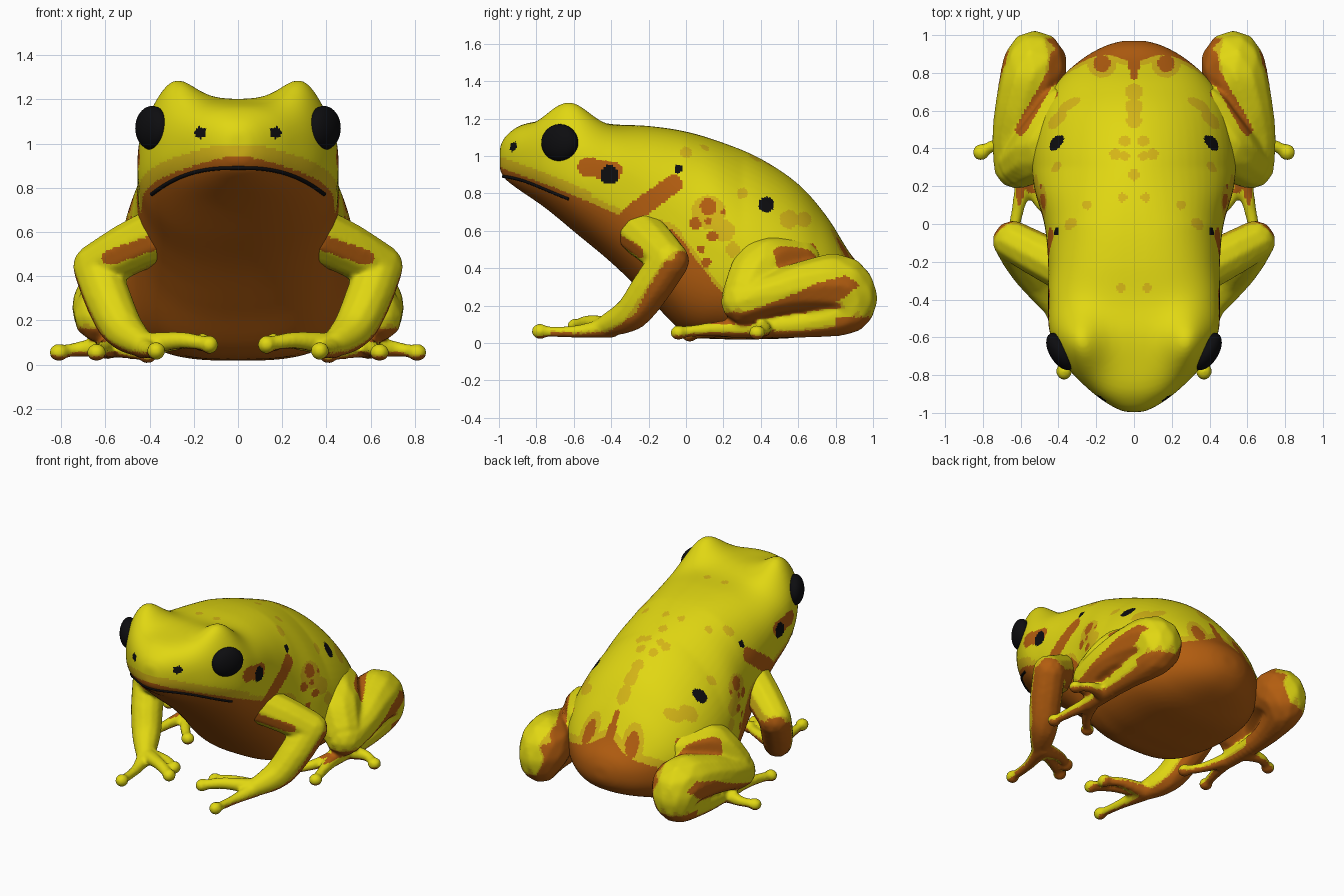
import bpy, bmesh, math
from mathutils import Matrix, Vector
from mathutils.bvhtree import BVHTree

cube = bpy.data.objects.get("Cube")
if cube:
    bpy.data.objects.remove(cube, do_unlink=True)


def make_material(name, rgb):
    mat = bpy.data.materials.new(name)
    mat.use_nodes = True
    mat.diffuse_color = (*rgb, 1)
    mat.node_tree.nodes["Principled BSDF"].inputs["Base Color"].default_value = (*rgb, 1)
    return mat


PALETTE = [make_material("yellow_skin", (.75, .68, .006)),
           make_material("orange_brown_skin", (.45, .11, .005)),
           make_material("mustard_skin", (.66, .46, .008)),
           make_material("black", (.004, .004, .005))]
YELLOW, ORANGE, MUSTARD, BLACK = range(4)


def smooth_path(points, steps):
    """Catmull-Rom interpolation of tuples of any length."""
    result = []
    last = len(points) - 1
    for i in range(last):
        a, b = points[max(i - 1, 0)], points[i]
        c, d = points[i + 1], points[min(i + 2, last)]
        for s in range(steps):
            t = s / steps
            result.append(tuple(
                q + t * (r - p) / 2 + t * t * (p - 2.5 * q + 2 * r - e / 2)
                + t ** 3 * (1.5 * (q - r) + (e - p) / 2)
                for p, q, r, e in zip(a, b, c, d)))
    result.append(tuple(points[last]))
    return result


def level(table, value):
    """Piecewise linear lookup."""
    for (a, u), (b, v) in zip(table, table[1:]):
        if value <= b:
            t = max(0, (value - a) / (b - a))
            return u + t * (v - u)
    return table[-1][1]


def near_line(point, start, end, reach):
    p, a, b = Vector(point), Vector(start), Vector(end)
    t = max(0, min(1, (p - a).dot(b - a) / (b - a).length_squared))
    return (p - a.lerp(b, t)).length < reach


def add_ball(bm, centre, radii):
    matrix = Matrix.Translation(centre) @ Matrix.Diagonal((*radii, 1))
    bmesh.ops.create_icosphere(bm, subdivisions=3, radius=1, matrix=matrix)


def add_limb(bm, points, steps=10):
    """Chain of overlapping balls; each point is x, y, z, radius."""
    for x, y, z, r in smooth_path(points, steps):
        matrix = Matrix.Translation((x, y, z))
        bmesh.ops.create_icosphere(bm, subdivisions=2, radius=r, matrix=matrix)


def link(name, mesh):
    obj = bpy.data.objects.new(name, mesh)
    bpy.context.scene.collection.objects.link(obj)
    return obj


def fuse(bm, name, rounds, rule):
    """Merge the volumes into one smooth skin and colour its faces by rule."""
    mesh = bpy.data.meshes.new(name)
    bm.to_mesh(mesh)
    bm.free()
    obj = link(name, mesh)
    remesh = obj.modifiers.new("fuse", 'REMESH')
    remesh.mode = 'VOXEL'
    remesh.voxel_size = .0128
    soften = obj.modifiers.new("soften", 'SMOOTH')
    soften.iterations = rounds
    bpy.context.view_layer.update()
    graph = bpy.context.evaluated_depsgraph_get()
    skin = bpy.data.meshes.new_from_object(obj.evaluated_get(graph))
    obj.modifiers.clear()
    obj.data = skin
    bpy.data.meshes.remove(mesh)
    skin.name = name
    skin.materials.clear()
    for mat in PALETTE:
        skin.materials.append(mat)
    for poly in skin.polygons:
        poly.use_smooth = True
        poly.material_index = rule(poly.center, poly.normal)
    return obj


def mirror(obj, name):
    mesh = obj.data.copy()
    mesh.transform(Matrix.Scale(-1, 4, (1, 0, 0)))
    mesh.flip_normals()
    return link(name, mesh)


# Body: lofted sections of y, top, bottom, half width, height of widest level
SECTIONS = [(-.995, 1.05, .92, .05, .5), (-.96, 1.11, .87, .125, .5),
            (-.88, 1.165, .81, .235, .5), (-.75, 1.19, .72, .36, .5),
            (-.58, 1.2, .58, .445, .55), (-.4, 1.17, .43, .455, .6),
            (-.2, 1.16, .24, .455, .55), (0, 1.13, .05, .475, .5),
            (.2, 1.07, .02, .53, .45), (.4, .985, .02, .54, .42),
            (.6, .85, .03, .5, .42), (.75, .68, .07, .41, .45),
            (.87, .49, .12, .28, .5), (.94, .4, .18, .16, .5),
            (.97, .33, .24, .06, .5)]
# Roundness of the back and of the belly along y: low is boxy, high is ridged
BACK_SHAPE = [(-1, .85), (-.6, .72), (0, .8), (.3, 1.1), (.7, 1.1), (.97, .9)]
BELLY_SHAPE = [(-1, .85), (-.3, .8), (.1, .65), (.7, .7), (.97, .9)]
SIDES = 64

bm = bmesh.new()
rings = []
for y, top, bottom, width, widest in smooth_path(SECTIONS, 6):
    mid = bottom + (top - bottom) * widest
    ring = []
    for k in range(SIDES):
        angle = math.tau * k / SIDES
        c, s = math.cos(angle), math.sin(angle)
        power = level(BACK_SHAPE if s > 0 else BELLY_SHAPE, y)
        x = math.copysign(width * abs(c) ** power, c)
        rise = abs(s) ** power
        if s > 0:
            # Brow bulges over the eyes
            brow = math.exp(-((y + .65) / .17) ** 2 - ((abs(x) - .31) / .13) ** 2)
            z = mid + rise * (top - mid + .15 * brow)
        else:
            z = mid - rise * (mid - bottom)
        ring.append(bm.verts.new((x, y, z)))
    rings.append(ring)
for lower, upper in zip(rings, rings[1:]):
    for k in range(SIDES):
        n = (k + 1) % SIDES
        bm.faces.new((lower[k], lower[n], upper[n], upper[k]))
bm.faces.new(rings[0][::-1])
bm.faces.new(rings[-1])
bmesh.ops.recalc_face_normals(bm, faces=bm.faces)

# Painted skin: belly border by y, and spots as two coordinates and a radius
BELLY = [(-1, .94), (-.7, .83), (-.35, .68), (-.06, .6), (.14, .33), (.25, .2),
         (.6, .25), (.82, .36), (.97, .44)]
BLACK_SIDE = [(-.41, .9, .05), (-.04, .93, .023), (.43, .74, .042)]
ORANGE_SIDE = [(.12, .73, .045), (.05, .64, .03), (.14, .57, .03), (.12, .65, .02),
               (.2, .7, .015), (.11, .43, .025), (.08, .5, .02), (.66, .5, .035)]
ORANGE_STREAKS = [((-.3, .68), (-.07, .85), .05), ((-.53, .94), (-.39, .92), .05)]
MUSTARD_SIDE = [(.12, .7, .09), (.2, .6, .06), (.3, .8, .03), (.25, .5, .04),
                (.55, .66, .05), (.63, .66, .04), (0, 1.02, .03)]
ORANGE_TOP = [(.17, .85, .045), (0, .84, .035), (0, .79, .025)]
MUSTARD_TOP = [(0, .7, .045), (0, .62, .045), (0, .55, .04), (.05, .44, .03), (.1, .37, .03),
               (.05, .36, .025), (0, .26, .03), (.06, .14, .025), (.07, -.34, .025),
               (.17, .85, .075), (.25, .1, .025)]


def inside(spots, a, b):
    return any(math.hypot(a - u, b - v) < r for u, v, r in spots)


def paint_body(p, n):
    x = abs(p.x)
    side_view = (p.y, p.z)
    on_side = x > .25
    border = level(BELLY, p.y)
    if p.y > .7:
        border += .12 * math.exp(-(x / .12) ** 2)
    if p.y < -.8 and math.hypot(x - .17, p.z - 1.05) < .026:
        return BLACK
    if on_side and inside(BLACK_SIDE, *side_view):
        return BLACK
    if p.z < border or (on_side and inside(ORANGE_SIDE, *side_view)):
        return ORANGE
    if on_side and any(near_line(side_view, *streak) for streak in ORANGE_STREAKS):
        return ORANGE
    if p.z > .35 and inside(ORANGE_TOP, x, p.y):
        return ORANGE
    band = .06 if p.y < -.5 or p.y > .7 else .035
    if p.z < border + band or (on_side and inside(MUSTARD_SIDE, *side_view)):
        return MUSTARD
    if n.z > .3 and inside(MUSTARD_TOP, x, p.y):
        return MUSTARD
    return YELLOW


body = fuse(bm, "body", 10, paint_body)

# Mouth: thin dark line laid on the snout
tree = BVHTree.FromPolygons([v.co for v in body.data.vertices],
                            [tuple(f.vertices) for f in body.data.polygons])
line = []
for i in range(-20, 21):
    x = i * .0195
    start = Vector((x, -2, .89 - .12 * abs(x / .39) ** 2.6))
    hit = tree.ray_cast(start, Vector((0, 1, 0)))[0]
    if hit:
        line.append(hit)
curve = bpy.data.curves.new("mouth", 'CURVE')
curve.dimensions = '3D'
curve.bevel_depth = .009
curve.bevel_resolution = 2
curve.use_fill_caps = True
spline = curve.splines.new('POLY')
spline.points.add(len(line) - 1)
for point, co in zip(spline.points, line):
    point.co = (*co, 1)
curve.materials.append(PALETTE[BLACK])
link("mouth", curve)

# Eyes
bm = bmesh.new()
matrix = (Matrix.Translation((.388, -.675, 1.07)) @ Matrix.Rotation(-.55, 4, 'Z')
          @ Matrix.Diagonal((.06, .11, .1, 1)))
bmesh.ops.create_uvsphere(bm, u_segments=32, v_segments=20, radius=1, matrix=matrix)
mesh = bpy.data.meshes.new("left_eye")
bm.to_mesh(mesh)
bm.free()
mesh.materials.append(PALETTE[BLACK])
for poly in mesh.polygons:
    poly.use_smooth = True
mirror(link("left_eye", mesh), "right_eye")

# Front legs: upper arm, forearm and three fingers with round tips
bm = bmesh.new()
add_limb(bm, [(.35, -.24, .59, .13), (.5, -.165, .52, .12), (.64, -.09, .44, .11)])
add_limb(bm, [(.64, -.09, .44, .11), (.585, -.19, .29, .108), (.52, -.29, .16, .095),
              (.43, -.43, .09, .06)])
FINGERS = [[(.43, -.43, .08, .055), (.39, -.6, .06, .034), (.37, -.78, .062, .03)],
           [(.43, -.42, .09, .055), (.26, -.52, .11, .04), (.13, -.59, .09, .034)],
           [(.43, -.4, .08, .055), (.27, -.43, .1, .035), (.16, -.49, .1, .03)]]
for finger in FINGERS:
    add_limb(bm, finger)
    add_ball(bm, finger[-1][:3], (.042, .046, .042))


def paint_front_leg(p, n):
    facing = n.dot(Vector((.42, .66, -.62)))
    crease = n.y < 0 and near_line((p.x, p.z), (.36, .56), (.58, .485), .035)
    if p.y < -.72 and n.z > -.6:
        return YELLOW
    if facing > .42 or crease:
        return ORANGE
    return MUSTARD if facing > .28 else YELLOW


mirror(fuse(bm, "left_front_leg", 4, paint_front_leg), "right_front_leg")

# Hind legs: thigh, folded shin, long foot and three toes
bm = bmesh.new()
add_limb(bm, [(.38, .58, .42, .15), (.48, .42, .4, .165), (.59, .33, .26, .14)])
add_limb(bm, [(.62, .31, .22, .125), (.64, .46, .26, .115), (.59, .64, .3, .145),
              (.525, .825, .295, .175), (.54, .86, .17, .125), (.58, .6, .1, .075),
              (.58, .25, .08, .055)])
TOES = [[(.58, .25, .08, .05), (.61, .1, .07, .036), (.64, -.04, .055, .03)],
        [(.6, .4, .08, .055), (.72, .42, .07, .035), (.81, .38, .055, .03)],
        [(.57, .26, .08, .05), (.5, .12, .06, .035), (.41, .02, .045, .03)]]
for toe in TOES:
    add_limb(bm, toe)
    add_ball(bm, toe[-1][:3], (.044, .044, .04))
FOLD_HEIGHT = [(0, .12), (.25, .125), (.55, .2), (.88, .31)]
FOLD_REACH = [(0, .015), (.4, .03), (.7, .07), (.85, .06), (.93, 0)]


def paint_hind_leg(p, n):
    fold = n.x > -.3 and abs(p.z - level(FOLD_HEIGHT, p.y)) < level(FOLD_REACH, p.y)
    seam = p.z > .25 and near_line((p.x, p.y), (.37, .9), (.6, .5), .03)
    inner = n.x < -.5 and p.y > .5
    heel = p.y > .8 and p.z < .14
    if n.z < -.45 or fold or seam or inner or heel:
        return ORANGE
    if n.z < -.3 or (n.x < -.38 and p.y > .5):
        return MUSTARD
    return YELLOW


mirror(fuse(bm, "left_hind_leg", 4, paint_hind_leg), "right_hind_leg")
